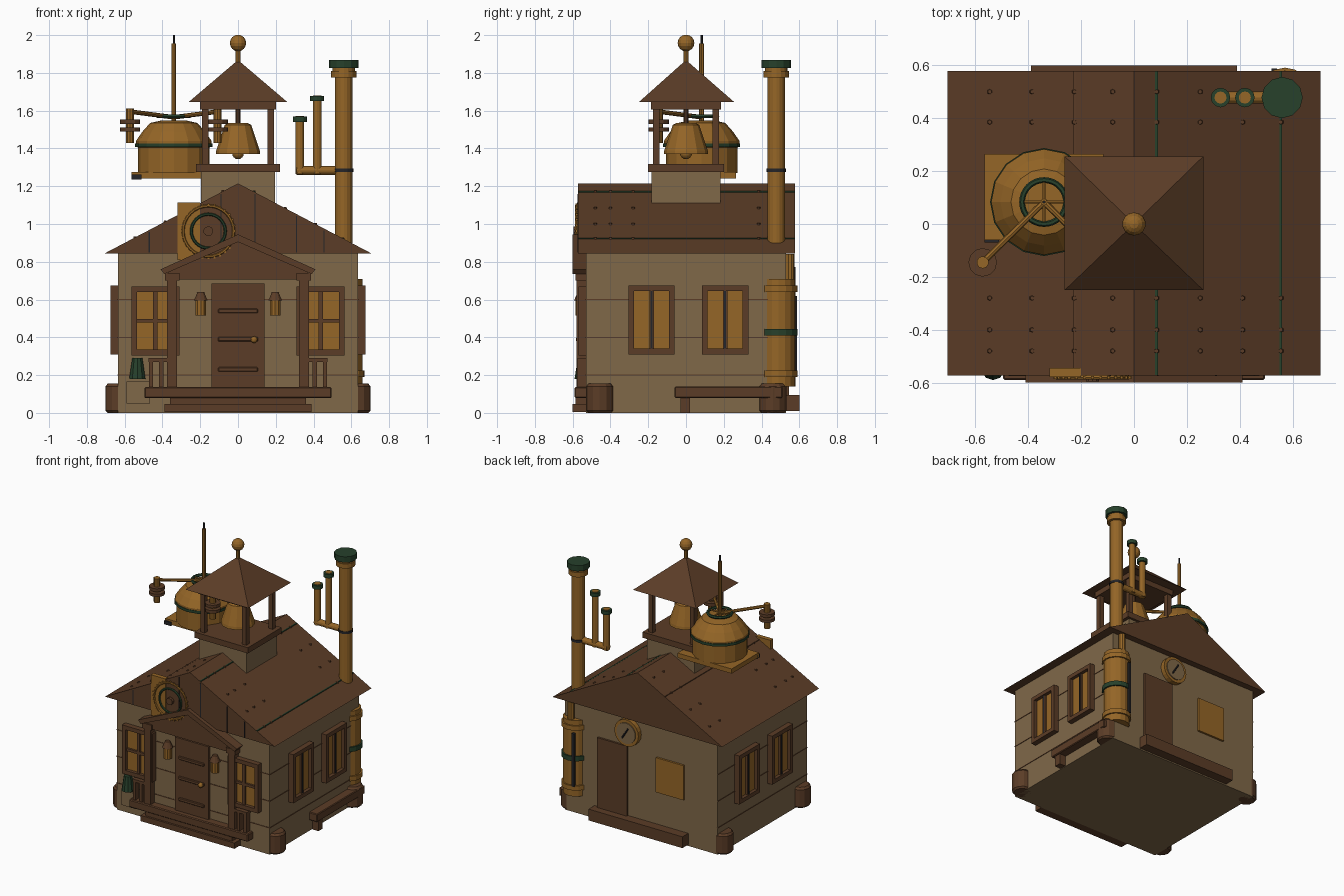
import bpy, bmesh, math
from mathutils import Vector, Matrix

if "Cube" in bpy.data.objects:
    bpy.data.objects.remove(bpy.data.objects["Cube"])


def mat(name, rgb):
    m = bpy.data.materials.new(name)
    m.diffuse_color = (*rgb, 1)
    m.use_nodes = True
    m.node_tree.nodes["Principled BSDF"].inputs["Base Color"].default_value = m.diffuse_color
    return m


BROWN = mat("brown wood", (0.105, 0.046, 0.020))
BRASS = mat("brass", (0.300, 0.132, 0.020))
TAN = mat("tan plaster", (0.215, 0.138, 0.066))
GREEN = mat("dark green", (0.020, 0.052, 0.024))
DARK = mat("dark iron", (0.018, 0.018, 0.021))


def finish(name, bm, m):
    bmesh.ops.recalc_face_normals(bm, faces=bm.faces)
    me = bpy.data.meshes.new(name)
    bm.to_mesh(me)
    bm.free()
    me.materials.append(m)
    ob = bpy.data.objects.new(name, me)
    bpy.context.collection.objects.link(ob)
    return ob


def box(name, x0, x1, y0, y1, z0, z1, m, bevel=0):
    bm = bmesh.new()
    c = Vector(((x0 + x1) / 2, (y0 + y1) / 2, (z0 + z1) / 2))
    bmesh.ops.create_cube(bm, size=1, matrix=Matrix.Translation(c) @ Matrix.Diagonal((abs(x1 - x0), abs(y1 - y0), abs(z1 - z0), 1)))
    if bevel:
        bmesh.ops.bevel(bm, geom=bm.edges[:], offset=bevel, segments=1, affect='EDGES')
    return finish(name, bm, m)


def rod(name, p, q, r, m, r2=None, n=16):
    p, q = Vector(p), Vector(q)
    d = q - p
    bm = bmesh.new()
    mx = Matrix.Translation((p + q) / 2) @ d.to_track_quat('Z', 'Y').to_matrix().to_4x4()
    bmesh.ops.create_cone(bm, cap_ends=True, segments=n, radius1=r, radius2=r if r2 is None else r2, depth=d.length, matrix=mx)
    return finish(name, bm, m)


def post(name, x, y, z0, z1, r, m, r2=None, n=16):
    return rod(name, (x, y, z0), (x, y, z1), r, m, r2, n)


def ball(name, c, r, m):
    bm = bmesh.new()
    bmesh.ops.create_uvsphere(bm, u_segments=14, v_segments=8, radius=r, matrix=Matrix.Translation(c))
    return finish(name, bm, m)


def ring(name, c, R, r, m, rot=(0, 0, 0)):
    bpy.ops.mesh.primitive_torus_add(location=c, rotation=rot, major_radius=R, minor_radius=r, major_segments=32, minor_segments=6)
    ob = bpy.context.object
    ob.name = name
    ob.data.materials.append(m)
    return ob


def prism(name, pts, y0, y1, m):
    bm = bmesh.new()
    f = bm.faces.new([bm.verts.new((x, y0, z)) for x, z in pts])
    ex = bmesh.ops.extrude_face_region(bm, geom=[f])
    bmesh.ops.translate(bm, vec=(0, y1 - y0, 0), verts=[v for v in ex['geom'] if isinstance(v, bmesh.types.BMVert)])
    return finish(name, bm, m)


def lathe(name, x, y, prof, m, n=16):
    bm = bmesh.new()
    rings = [[bm.verts.new((x + r * math.cos(2 * math.pi * i / n), y + r * math.sin(2 * math.pi * i / n), z)) for i in range(n)] for r, z in prof]
    for a, b in zip(rings, rings[1:]):
        for i in range(n):
            bm.faces.new((a[i], a[(i + 1) % n], b[(i + 1) % n], b[i]))
    bm.faces.new(rings[0][::-1])
    bm.faces.new(rings[-1])
    return finish(name, bm, m)


def side_box(name, s, u0, u1, z0, z1, depth, m, bevel=0):
    # a block standing out from wall: s is 'F', 'B', 'R' or 'L'
    if s in 'FB':
        k = -1 if s == 'F' else 1
        return box(name, u0, u1, *sorted((k * 0.52, k * (0.53 + depth))), z0, z1, m, bevel)
    k = -1 if s == 'L' else 1
    return box(name, *sorted((k * 0.625, k * (0.635 + depth))), u0, u1, z0, z1, m, bevel)


# House body, plank lines, corner stones
box("walls", -0.635, 0.635, -0.53, 0.53, 0, 0.86, TAN)
for z in (0.2, 0.4, 0.6):
    for s, u in (('F', 0.635), ('R', 0.53), ('L', 0.53)):
        side_box("plank_line", s, -u, u, z - 0.003, z + 0.003, 0.003, BROWN)
for x in (-0.63, 0.63):
    for y in (-0.457, 0.46):
        lathe("corner_stone", x, y, [(0.06, 0), (0.072, 0.012), (0.072, 0.14), (0.06, 0.155)], BROWN, 12)

# Main roof with seams and rivets
prism("main_roof", [(-0.705, 0.845), (0.705, 0.845), (0, 1.215)], -0.572, 0.578, BROWN)


def roof_z(x):
    return 1.215 - abs(x) * 0.37 / 0.705


for x, m in ((-0.225, BROWN), (0.085, GREEN), (0.555, GREEN)):
    box("roof_seam", x - 0.005, x + 0.005, -0.57, 0.576, roof_z(x) - 0.01, roof_z(x) + 0.003, m)
for x in (-0.47, -0.31, -0.09, 0.09, 0.31, 0.455):
    box("gable_seam", x - 0.003, x + 0.003, -0.575, -0.56, 0.85, roof_z(x) - 0.01, DARK)
for x in (-0.545, -0.385, -0.225, -0.08, 0.085, 0.25, 0.41, 0.555):
    for y in (-0.48, -0.4, -0.28, 0.385, 0.5):
        post("roof_rivet", x, y, roof_z(x) - 0.01, roof_z(x) + 0.006, 0.012, BROWN, 0.008, 6)


def window(s, u0, u1, z0, z1, cross):
    w = 0.03
    for a, b, c, d in ((u0, u0 + w, z0, z1), (u1 - w, u1, z0, z1), (u0 + w, u1 - w, z0, z0 + w), (u0 + w, u1 - w, z1 - w, z1)):
        side_box("window_frame", s, a, b, c, d, 0.04, BROWN)
    side_box("window_pane", s, u0 + w, u1 - w, z0 + w, z1 - w, 0.015, BRASS)
    c, zc = (u0 + u1) / 2, (z0 + z1) / 2
    side_box("window_bar", s, c - 0.012, c + 0.012, z0 + w, z1 - w, 0.03, BROWN)
    if cross:
        side_box("window_crossbar", s, u0 + w, u1 - w, zc - 0.01, zc + 0.01, 0.03, BROWN)
    else:
        side_box("window_dark_bar", s, c - 0.005, c + 0.005, z0 + w, z1 - w, 0.034, DARK)


# Windows
for s in 'LR':
    window(s, -0.305, -0.06, 0.31, 0.675, False)
    window(s, 0.085, 0.33, 0.31, 0.675, False)
window('F', -0.565, -0.31, 0.305, 0.67, True)
window('F', 0.31, 0.565, 0.305, 0.67, True)

# Front door, hinges, knob, lamps
side_box("front_door", 'F', -0.14, 0.14, 0.13, 0.685, 0.02, BROWN)
for z in (0.23, 0.39, 0.54):
    side_box("door_strap", 'F', -0.105, 0.105, z - 0.012, z + 0.012, 0.03, BROWN, 0.004)
ball("door_knob", (0.085, -0.565, 0.388), 0.018, BRASS)
for x in (-0.197, 0.197):
    post("lamp_body", x, -0.555, 0.515, 0.6, 0.03, BRASS, n=10)
    post("lamp_cap", x, -0.555, 0.595, 0.64, 0.038, BROWN, 0.018, 10)

# Shallow porch: steps, posts, railings, gable
side_box("porch_floor", 'F', -0.495, 0.495, 0.078, 0.137, 0.06, BROWN, 0.006)
side_box("porch_riser", 'F', -0.36, 0.36, 0.04, 0.08, 0.055, BROWN)
side_box("porch_step", 'F', -0.39, 0.39, 0.005, 0.048, 0.07, BROWN)
for k in (-1, 1):
    side_box("porch_post", 'F', *sorted((k * 0.322, k * 0.375)), 0.08, 0.74, 0.05, BROWN)
    side_box("post_cap", 'F', *sorted((k * 0.31, k * 0.387)), 0.70, 0.74, 0.056, BROWN)
    side_box("rail_top", 'F', *sorted((k * 0.375, k * 0.475)), 0.27, 0.29, 0.045, BROWN)
    for x in (0.395, 0.45):
        side_box("rail_post", 'F', *sorted((k * x, k * (x + 0.022))), 0.13, 0.27, 0.045, BROWN)
side_box("porch_beam", 'F', -0.37, 0.37, 0.705, 0.75, 0.045, BROWN)
prism("porch_gable", [(-0.38, 0.745), (0.38, 0.745), (0, 0.92)], -0.58, -0.52, BROWN)
for k in (-1, 1):
    prism("porch_rafter", [(0, 0.905), (k * 0.39, 0.735), (k * 0.41, 0.76), (0, 0.945)], -0.6, -0.53, BROWN)

# Shrub and planter
side_box("planter", 'F', -0.59, -0.465, 0.05, 0.165, 0.01, TAN)
post("shrub", -0.533, -0.545, 0.18, 0.29, 0.045, GREEN, 0.028, 10)

# Gear wheel on the front gable
box("gear_mount", -0.32, -0.2, -0.578, -0.545, 0.81, 1.115, BRASS)
flat = (math.pi / 2, 0, 0)
ring("gear_rim", (-0.157, -0.58, 0.962), 0.134, 0.008, BRASS, flat)
ring("gear_inner_ring", (-0.157, -0.58, 0.962), 0.09, 0.008, GREEN, flat)
rod("gear_hub", (-0.157, -0.56, 0.962), (-0.157, -0.595, 0.962), 0.026, BROWN, n=10)
for i in range(28):
    a = 2 * math.pi * i / 28
    x, z = -0.157 + 0.142 * math.cos(a), 0.962 + 0.142 * math.sin(a)
    box("gear_tooth", x - 0.005, x + 0.005, -0.585, -0.575, z - 0.005, z + 0.005, BRASS)

# Back wall: door, step, window, clock
side_box("back_door", 'B', 0.11, 0.357, 0.08, 0.62, 0.015, BROWN)
side_box("back_step", 'B', -0.39, 0.39, 0.01, 0.095, 0.07, BROWN)
side_box("back_window", 'B', -0.36, -0.13, 0.34, 0.6, 0.015, BRASS)
rod("clock_rim", (0.1, 0.52, 0.73), (0.1, 0.565, 0.73), 0.1, BRASS, n=20)
rod("clock_face", (0.1, 0.56, 0.73), (0.1, 0.572, 0.73), 0.078, TAN, n=20)
rod("clock_hand", (0.13, 0.574, 0.69), (0.08, 0.574, 0.77), 0.006, DARK, n=6)

# Side bench
box("bench_seat", 0.63, 0.7, -0.06, 0.51, 0.08, 0.14, BROWN, 0.005)
for y in (-0.03, 0.43):
    box("bench_leg", 0.64, 0.69, y, y + 0.05, 0, 0.08, BROWN)

# Corner tank and tall chimney with side pipes
TX, TY = 0.57, 0.49
post("tank", TX, TY, 0.14, 0.71, 0.09, BRASS)
for z, m in ((0.64, BRASS), (0.19, BRASS), (0.41, GREEN)):
    post("tank_band", TX, TY, z, z + 0.035, 0.101, m)
box("tank_gauge", 0.52, 0.54, 0.57, 0.588, 0.22, 0.62, DARK)
post("tank_pipe", TX, TY + 0.06, 0.7, 0.84, 0.025, BRASS, n=10)
CX, CY = 0.56, 0.478
post("chimney", CX, CY, 0.9, 1.79, 0.047, BRASS)
post("chimney_collar", CX, CY, 1.775, 1.81, 0.067, BRASS)
post("chimney_neck", CX, CY, 1.8, 1.83, 0.06, BRASS)
post("chimney_cap", CX, CY, 1.825, 1.868, 0.078, GREEN, n=12)
post("chimney_band", CX, CY, 1.275, 1.293, 0.051, DARK)
rod("pipe_branch", (CX, CY, 1.283), (0.31, CY, 1.283), 0.023, BRASS, n=12)
for x, z in ((0.327, 1.54), (0.419, 1.65)):
    post("side_pipe", x, CY, 1.265, z, 0.023, BRASS, n=12)
    post("side_pipe_cap", x, CY, z, z + 0.028, 0.037, GREEN, n=12)
    post("side_pipe_mouth", x, CY, z + 0.02, z + 0.031, 0.023, BRASS, n=12)

# Bell tower
box("tower_base", -0.197, 0.197, -0.182, 0.182, 1.05, 1.28, TAN)
box("tower_deck", -0.222, 0.222, -0.2, 0.2, 1.275, 1.318, BROWN)
for x in (-0.173, 0.173):
    for y in (-0.157, 0.157):
        box("tower_post", x - 0.018, x + 0.018, y - 0.018, y + 0.018, 1.315, 1.61, BROWN)
box("tower_top_plate", -0.2, 0.2, -0.185, 0.185, 1.605, 1.65, BROWN)
bm = bmesh.new()
cs = [bm.verts.new((x, y, 1.645)) for x, y in ((-0.262, -0.25), (0.262, -0.25), (0.262, 0.256), (-0.262, 0.256))]
top = bm.verts.new((0, 0, 1.868))
bm.faces.new(cs)
for i in range(4):
    bm.faces.new((cs[i], cs[(i + 1) % 4], top))
finish("tower_roof", bm, BROWN)
post("finial_stem", 0, 0, 1.85, 1.93, 0.014, BRASS, n=8)
ball("finial_ball", (0, 0, 1.958), 0.044, BRASS)
lathe("bell", 0, 0, [(0.118, 1.37), (0.115, 1.39), (0.07, 1.525), (0.05, 1.535)], BRASS, 12)
ball("bell_clapper", (0, 0, 1.375), 0.032, BRASS)
post("bell_hanger", 0, 0, 1.53, 1.61, 0.012, BROWN, n=8)

# Rooftop boiler with mast and two insulator arms
BX, BY = -0.34, 0.083
box("boiler_plate", -0.565, -0.115, -0.06, 0.265, 1.24, 1.275, BRASS)
box("boiler_valve", -0.565, -0.51, -0.07, -0.035, 1.235, 1.262, DARK)
lathe("boiler", BX, BY, [(0.19, 1.27), (0.19, 1.405), (0.2, 1.41), (0.2, 1.44), (0.165, 1.49), (0.125, 1.535), (0.07, 1.547)], BRASS)
post("boiler_band", BX, BY, 1.407, 1.427, 0.204, GREEN)
ring("boiler_ring", (BX, BY, 1.57), 0.083, 0.011, GREEN)
for dx, dy in ((0.083, 0), (0, 0.083)):
    rod("ring_spoke", (BX - dx, BY - dy, 1.57), (BX + dx, BY + dy, 1.57), 0.006, BRASS, n=6)
post("mast", BX, BY, 1.54, 1.955, 0.013, BRASS, n=8)
post("mast_tip", BX, BY, 1.95, 2.0, 0.006, DARK, n=6)
for x in (-0.572, -0.108):
    y = -0.145
    rod("arm", (BX, BY, 1.565), (x, y, 1.595), 0.012, BRASS, n=8)
    post("insulator_core", x, y, 1.43, 1.612, 0.023, BRASS, n=10)
    for z in (1.49, 1.53):
        post("insulator_disc", x, y, z, z + 0.022, 0.054, BROWN, n=12)
